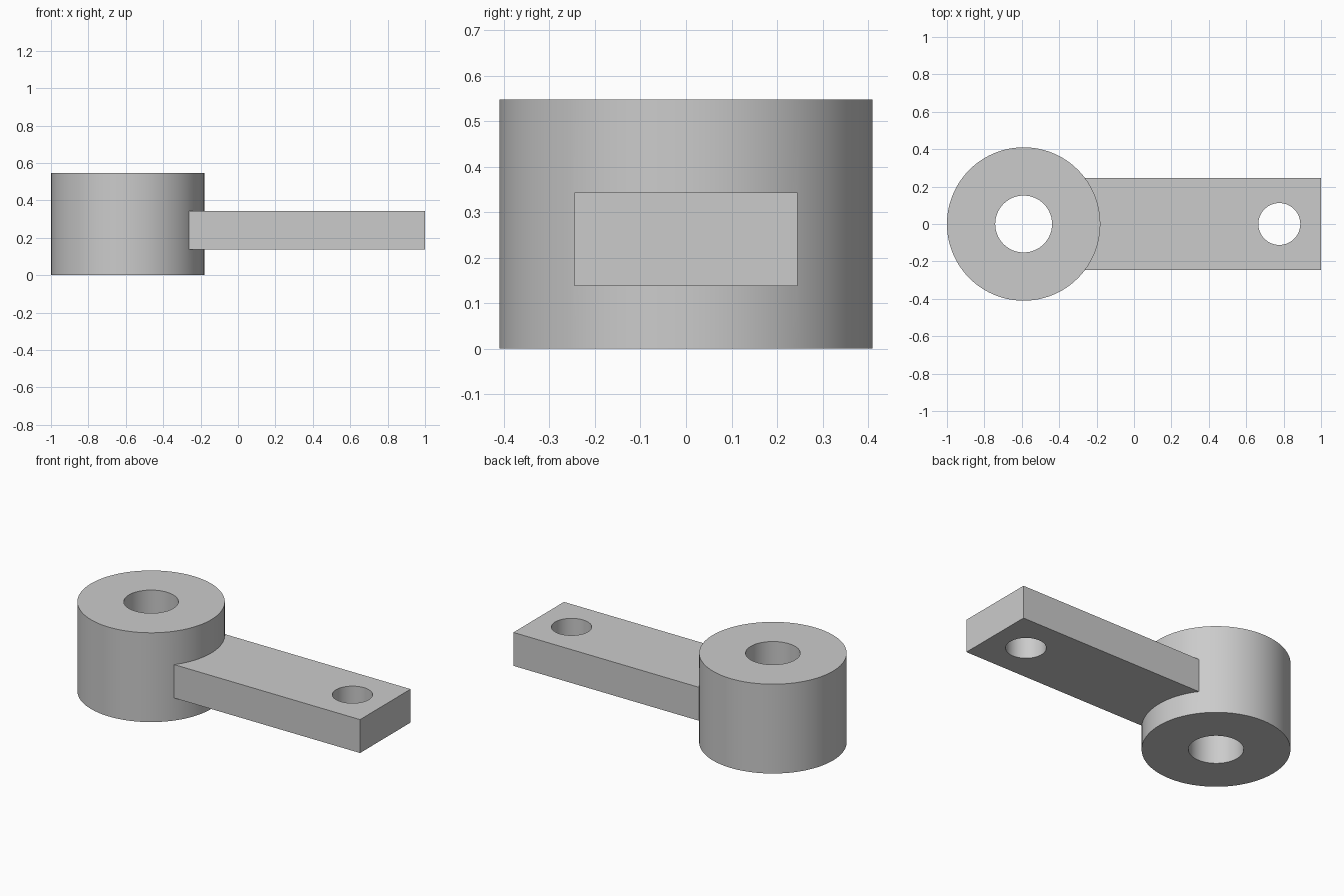
import bpy
import math

cube = bpy.data.objects.get("Cube")
if cube:
    bpy.data.objects.remove(cube, do_unlink=True)

BOSS_X, BOSS_R, BOSS_H, BORE_R = -0.59, 0.41, 0.548, 0.152
ARM_START, ARM_HALF_W, ARM_Z0, ARM_Z1 = -0.35, 0.245, 0.138, 0.343
HOLE_X, HOLE_R = 0.777, 0.112

steel = bpy.data.materials.new("plain grey")
steel.use_nodes = True
grey = (0.6, 0.6, 0.6, 1)
steel.diffuse_color = grey
steel.node_tree.nodes["Principled BSDF"].inputs["Base Color"].default_value = grey


def cylinder(name, x, radius, z0, z1):
    bpy.ops.mesh.primitive_cylinder_add(
        vertices=96, radius=radius, depth=z1 - z0, location=(x, 0, (z0 + z1) / 2))
    obj = bpy.context.object
    obj.name = name
    obj.data.materials.append(steel)
    return obj


def combine(target, other, operation):
    """Apply a boolean to the target and discard the other solid."""
    mod = target.modifiers.new(operation.lower(), 'BOOLEAN')
    mod.operation, mod.solver, mod.object = operation, 'EXACT', other
    bpy.context.view_layer.objects.active = target
    bpy.ops.object.modifier_apply(modifier=mod.name)
    bpy.data.objects.remove(other, do_unlink=True)


# Round boss
lever = cylinder("lever_arm_with_boss", BOSS_X, BOSS_R, 0, BOSS_H)

# Flat arm, rooted inside the boss wall
bpy.ops.mesh.primitive_cube_add(
    size=1, location=((ARM_START + 1) / 2, 0, (ARM_Z0 + ARM_Z1) / 2))
arm = bpy.context.object
arm.name = "arm"
arm.scale = (1 - ARM_START, 2 * ARM_HALF_W, ARM_Z1 - ARM_Z0)
arm.data.materials.append(steel)
bpy.context.view_layer.update()
combine(lever, arm, 'UNION')

# Boss bore and pin hole
for name, x, radius in (("bore", BOSS_X, BORE_R), ("pin_hole", HOLE_X, HOLE_R)):
    combine(lever, cylinder(name, x, radius, -0.1, BOSS_H + 0.1), 'DIFFERENCE')

# Smooth round walls, crisp rims
bpy.ops.object.select_all(action='DESELECT')
lever.select_set(True)
bpy.context.view_layer.objects.active = lever
bpy.ops.object.shade_smooth_by_angle(angle=math.radians(30))
